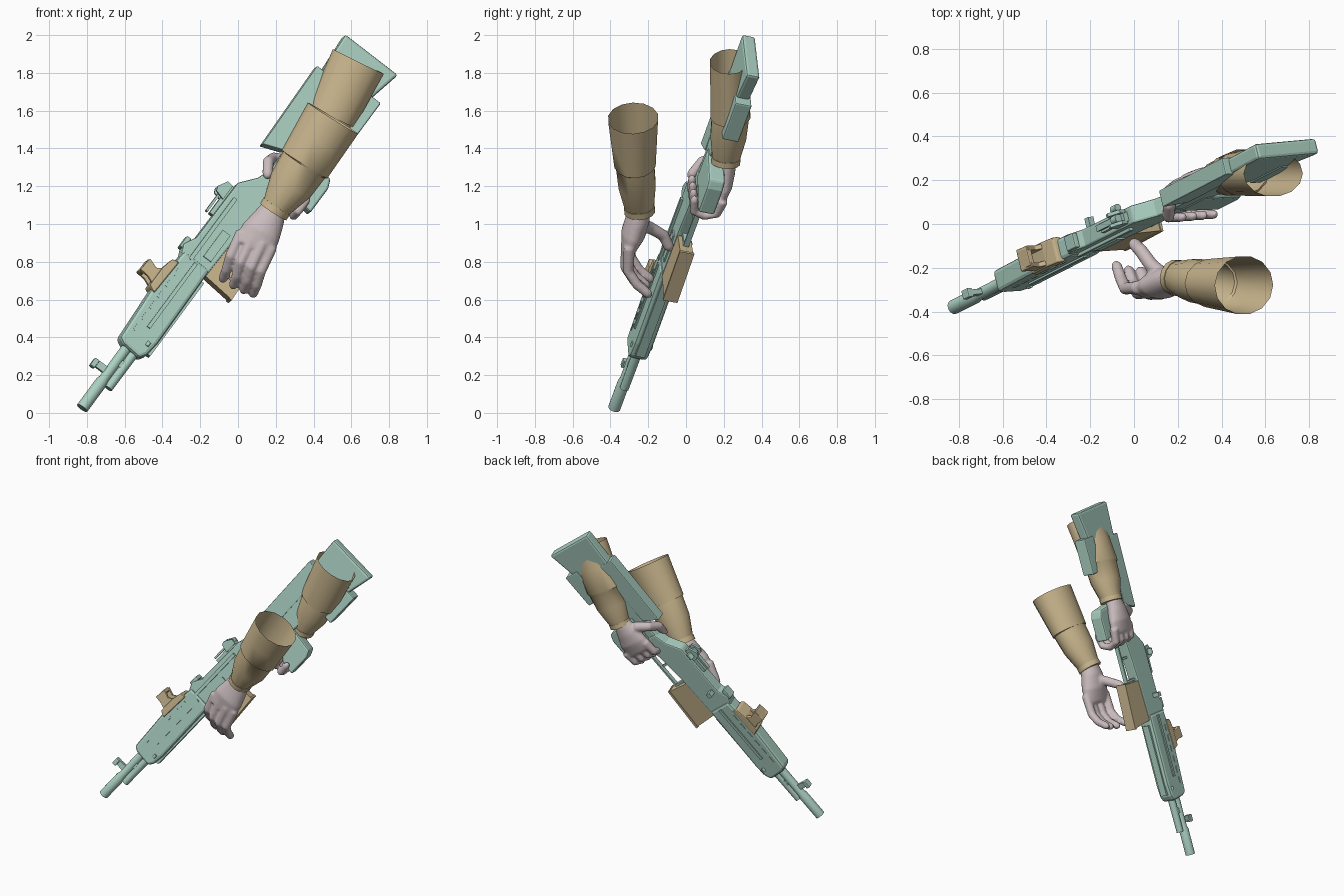
import bpy, bmesh, math
from mathutils import Vector, Matrix

cube = bpy.data.objects.get("Cube")
if cube:
    bpy.data.objects.remove(cube)


def material(name, rgb):
    m = bpy.data.materials.new(name)
    m.use_nodes = True
    m.diffuse_color = (*rgb, 1)
    m.node_tree.nodes["Principled BSDF"].inputs["Base Color"].default_value = (*rgb, 1)
    return m


GREEN = material("pale green metal", (0.41, 0.63, 0.54))
TAN = material("tan cloth", (0.59, 0.47, 0.27))
SKIN = material("pale grey pink glove", (0.59, 0.5, 0.51))

# Rifle frame: local x runs from muzzle to butt, y is the rifle's up, z its side
along = Vector((0.57, 0.285, 0.771)).normalized()
up = Vector((-0.78, -0.07, 0.61))
up = (up - along * up.dot(along)).normalized()
side = along.cross(up)
RIFLE = Matrix((along, up, side)).transposed().to_4x4()
RIFLE.translation = (-0.825, -0.38, 0.025)
WORLD = Matrix.Identity(4)


def finish(name, bm, mat, frame=RIFLE, smooth=False):
    bmesh.ops.recalc_face_normals(bm, faces=bm.faces[:])
    bm.transform(frame)
    me = bpy.data.meshes.new(name)
    bm.to_mesh(me)
    bm.free()
    me.materials.append(mat)
    if smooth:
        me.shade_smooth()
        me.set_sharp_from_angle(angle=math.radians(40))
    ob = bpy.data.objects.new(name, me)
    bpy.context.collection.objects.link(ob)
    return ob


def slab(name, profile, half, mat=GREEN, offset=0, bevel=0.0):
    """Side outline extruded across the rifle."""
    bm = bmesh.new()
    face = bm.faces.new([bm.verts.new((t, h, offset - half)) for t, h in profile])
    ext = bmesh.ops.extrude_face_region(bm, geom=[face])["geom"]
    bmesh.ops.translate(bm, vec=(0, 0, 2 * half),
                        verts=[v for v in ext if isinstance(v, bmesh.types.BMVert)])
    ob = finish(name, bm, mat)
    if bevel:
        mod = ob.modifiers.new("bevel", "BEVEL")
        mod.width, mod.segments = bevel, 2
    return ob


def block(name, t0, t1, h0, h1, half, mat=GREEN, offset=0, bevel=0.0):
    return slab(name, [(t0, h0), (t1, h0), (t1, h1), (t0, h1)], half, mat, offset, bevel)


def loft(bm, sections, wide, sides=16, caps=True):
    """Skin a row of ellipses given as (centre, wide radius, thin radius)."""
    pts = [Vector(s[0]) for s in sections]
    rings = []
    for i, (c, ra, rb) in enumerate(sections):
        d = (pts[min(i + 1, len(pts) - 1)] - pts[max(i - 1, 0)]).normalized()
        a = Vector(wide)
        a = (a - d * a.dot(d)).normalized()
        b = d.cross(a)
        turns = [2 * math.pi * k / sides for k in range(sides)]
        rings.append([bm.verts.new(pts[i] + a * ra * math.cos(w) + b * rb * math.sin(w))
                      for w in turns])
    for p, q in zip(rings, rings[1:]):
        for k in range(sides):
            bm.faces.new((p[k], p[k - 1], q[k - 1], q[k]))
    if caps:
        bm.faces.new(rings[0])
        bm.faces.new(rings[-1])


def rod(name, stations, height=0, offset=0, mat=GREEN):
    bm = bmesh.new()
    loft(bm, [((t, height, offset), r, r) for t, r in stations], (0, 1, 0))
    return finish(name, bm, mat, smooth=True)


def digit(bm, pts, r, wide):
    """Finger with a rounded tip."""
    pts = [Vector(p) for p in pts]
    tip = pts[-1] + (pts[-1] - pts[-2]).normalized() * r * 0.7
    secs = [(p, r * (1 - 0.06 * i), r * (1 - 0.06 * i)) for i, p in enumerate(pts)]
    loft(bm, secs + [(tip, r * 0.4, r * 0.4)], wide, 12)


def hand(name, palm, wide, fingers, thumb, r, frame):
    bm = bmesh.new()
    loft(bm, palm, wide, 20)
    for f in fingers:
        digit(bm, f, r, wide)
    digit(bm, thumb, r * 1.15, (0.3, 0.5, 0.8))
    ob = finish(name, bm, SKIN, frame)
    mod = ob.modifiers.new("blend", "REMESH")
    mod.mode, mod.voxel_size, mod.use_smooth_shade = "VOXEL", 0.009, True
    soft = ob.modifiers.new("soften", "SMOOTH")
    soft.factor, soft.iterations = 0.5, 4


def sleeve(name, opening, seam, cuff, wide, ro, rs, rc):
    """Open upper sleeve, stepped seam, tapered forearm and cuff band."""
    o, s, c = Vector(opening), Vector(seam), Vector(cuff)
    bm = bmesh.new()
    loft(bm, [(o, *ro), (o.lerp(s, 0.5), (ro[0] + rs[0]) / 2, (ro[1] + rs[1]) / 2), (s, *rs),
              (s + (c - s) * 0.01, rs[0] * 0.93, rs[1] * 0.93),
              (s.lerp(c, 0.45), rs[0] * 0.86, rs[1] * 0.9),
              (s.lerp(c, 0.9), rc * 1.08, rc * 1.08), (c, rc, rc)], wide, 14, False)
    finish(name, bm, TAN, WORLD, True)
    bm = bmesh.new()
    band = rc * 1.12
    loft(bm, [(s.lerp(c, 0.9), band, band), (s.lerp(c, 1.02), band, band)], wide, 14)
    finish(name + "_cuff", bm, TAN, WORLD, True)


# Barrel group
rod("barrel", [(0, 0.033), (0.18, 0.033), (0.2, 0.027), (0.5, 0.029)])
rod("muzzle_bore", [(-0.002, 0.02), (0.01, 0.02)])
rod("gas_cylinder", [(0.174, 0.024), (0.45, 0.026)], -0.048)
block("gas_block", 0.3, 0.34, -0.06, 0.01, 0.02)
slab("front_sight_post", [(0.225, 0.02), (0.265, 0.02), (0.262, 0.085), (0.225, 0.1)], 0.012)
block("front_sight_hood", 0.212, 0.262, 0.075, 0.105, 0.022, bevel=0.006)

# Handguard with ribs and vent slots on both sides
slab("handguard", [(0.425, 0.067), (0.408, 0.03), (0.4, -0.083), (0.438, -0.105),
                   (0.523, -0.115), (1.02, -0.108), (1.02, 0.064), (0.74, 0.084)],
     0.052, bevel=0.018)
for sgn, label in ((1, "left"), (-1, "right")):
    block("handguard_rib_" + label, 0.56, 1.0, -0.035, -0.015, 0.006, offset=sgn * 0.055)
    for i in range(6):
        t = 0.5 + i * 0.075
        block(f"vent_slot_{label}_{i}", t, t + 0.045, 0.025, 0.036, 0.003, offset=sgn * 0.053)
    rod("handguard_pin_" + label, [(0.475, 0.011), (0.5, 0.011)], -0.075, sgn * 0.05)
block("underside_rail", 0.45, 0.95, -0.125, -0.1, 0.025)

# Receiver
slab("receiver", [(0.98, -0.11), (0.98, 0.06), (1.05, 0.09), (1.12, 0.055), (1.5, 0.05),
                  (1.59, -0.02), (1.68, -0.05), (1.68, -0.16), (1.5, -0.14), (1.3, -0.12)],
     0.042, bevel=0.01)
block("side_cover", 1.06, 1.24, -0.085, -0.035, 0.005, offset=0.045)
block("operating_rod", 1.0, 1.42, 0.0, 0.022, 0.01, offset=0.046)
block("charging_handle", 1.12, 1.15, -0.005, 0.025, 0.03, offset=-0.06)
block("clip_guide", 1.03, 1.1, 0.07, 0.098, 0.035, bevel=0.006)

# Rear sight
block("sight_rail", 1.28, 1.47, 0.045, 0.075, 0.022)
for sgn in (1, -1):
    slab("rear_sight_ear", [(1.38, 0.06), (1.47, 0.06), (1.475, 0.095), (1.42, 0.125),
                            (1.395, 0.115)], 0.008, offset=sgn * 0.026)
block("rear_sight_leaf", 1.28, 1.4, 0.085, 0.098, 0.014)
rod("rear_sight_drum", [(1.41, 0.02), (1.45, 0.02)], 0.09)
rod("rear_sight_knob", [(1.41, 0.018), (1.45, 0.018)], 0.08, -0.05)

# Trigger guard and trigger
for t0, t1, h0, h1 in ((1.28, 1.6, -0.215, -0.203), (1.28, 1.295, -0.21, -0.1),
                       (1.585, 1.6, -0.21, -0.1)):
    block("trigger_guard", t0, t1, h0, h1, 0.015)
block("trigger", 1.44, 1.455, -0.19, -0.1, 0.008)

# Magazine
slab("magazine", [(0.985, -0.09), (1.27, -0.09), (1.28, -0.265), (0.97, -0.28)], 0.036, TAN)
slab("magazine_floor", [(0.965, -0.278), (1.285, -0.263), (1.285, -0.277), (0.965, -0.295)],
     0.04, TAN)

# Sight bracket above the handguard
slab("bracket_base", [(0.73, 0.06), (0.95, 0.05), (0.94, 0.09), (0.87, 0.105), (0.75, 0.105)],
     0.06, TAN, bevel=0.008)
for sgn in (1, -1):
    slab("bracket_ear", [(0.765, 0.09), (0.88, 0.09), (0.85, 0.13), (0.87, 0.185),
                         (0.79, 0.195), (0.785, 0.14)], 0.012, TAN, sgn * 0.04, 0.005)
block("bracket_bridge", 0.785, 0.865, 0.165, 0.192, 0.045, TAN, bevel=0.006)

# Stock, cheek rest, lower block and grip
slab("stock", [(1.6, -0.04), (1.8, -0.05), (2.28, 0.045), (2.515, 0.059), (2.515, -0.295),
               (2.3, -0.25), (1.9, -0.17), (1.65, -0.14)], 0.037, bevel=0.014)
slab("cheek_rest", [(1.753, 0.067), (2.28, 0.08), (2.28, -0.04), (1.8, -0.05)], 0.04,
     bevel=0.006)
block("stock_lower_block", 2.08, 2.33, -0.31, -0.2, 0.045, bevel=0.008)
slab("pistol_grip", [(1.66, -0.1), (1.86, -0.1), (1.83, -0.335), (1.78, -0.355),
                     (1.615, -0.355)], 0.045, bevel=0.012)

# Support arm
wide_a = (0.9, 0, -0.42)
sleeve("support_sleeve", (0.503, -0.28, 1.56), (0.352, -0.27, 1.317), (0.19, -0.245, 1.07),
       wide_a, (0.157, 0.135), (0.142, 0.112), 0.074)
knuckles = [(-0.01, -0.29, 0.91), (0.045, -0.31, 0.875), (0.1, -0.315, 0.85), (0.15, -0.3, 0.83)]
fingers = []
for x, y, z in knuckles:
    fingers.append([(x + 0.03, y, z + 0.05), (x - 0.03, y - 0.005, z - 0.08),
                    (x - 0.05, y + 0.04, z - 0.15), (x - 0.07, y + 0.1, z - 0.2)])
hand("support_hand",
     [((0.2, -0.245, 1.1), 0.062, 0.055), ((0.165, -0.255, 1.03), 0.085, 0.065),
      ((0.12, -0.28, 0.95), 0.108, 0.065), ((0.075, -0.305, 0.865), 0.105, 0.035)],
     wide_a, fingers,
     [(0.14, -0.24, 1.0), (0.08, -0.19, 0.98), (0.03, -0.12, 0.94), (0.0, -0.09, 0.88)],
     0.031, WORLD)

# Trigger arm
sleeve("trigger_sleeve", (0.637, 0.23, 1.86), (0.495, 0.235, 1.57), (0.38, 0.21, 1.33),
       (0.85, 0, -0.5), (0.15, 0.105), (0.135, 0.108), 0.07)
wraps = []
for i in range(4):
    h = -0.115 - 0.06 * i
    wraps.append([(1.68, h, -0.08), (1.59, h, -0.07), (1.56, h, -0.01), (1.575, h, 0.05),
                  (1.65, h, 0.07)])
hand("trigger_hand",
     [((1.87, -0.18, -0.055), 0.06, 0.05), ((1.79, -0.185, -0.065), 0.085, 0.055),
      ((1.72, -0.195, -0.075), 0.105, 0.05), ((1.64, -0.2, -0.075), 0.11, 0.035)],
     (0, 1, 0), wraps,
     [(1.8, -0.11, -0.06), (1.75, -0.03, -0.045), (1.7, -0.015, 0.02), (1.63, -0.05, 0.06)],
     0.03, RIFLE)
